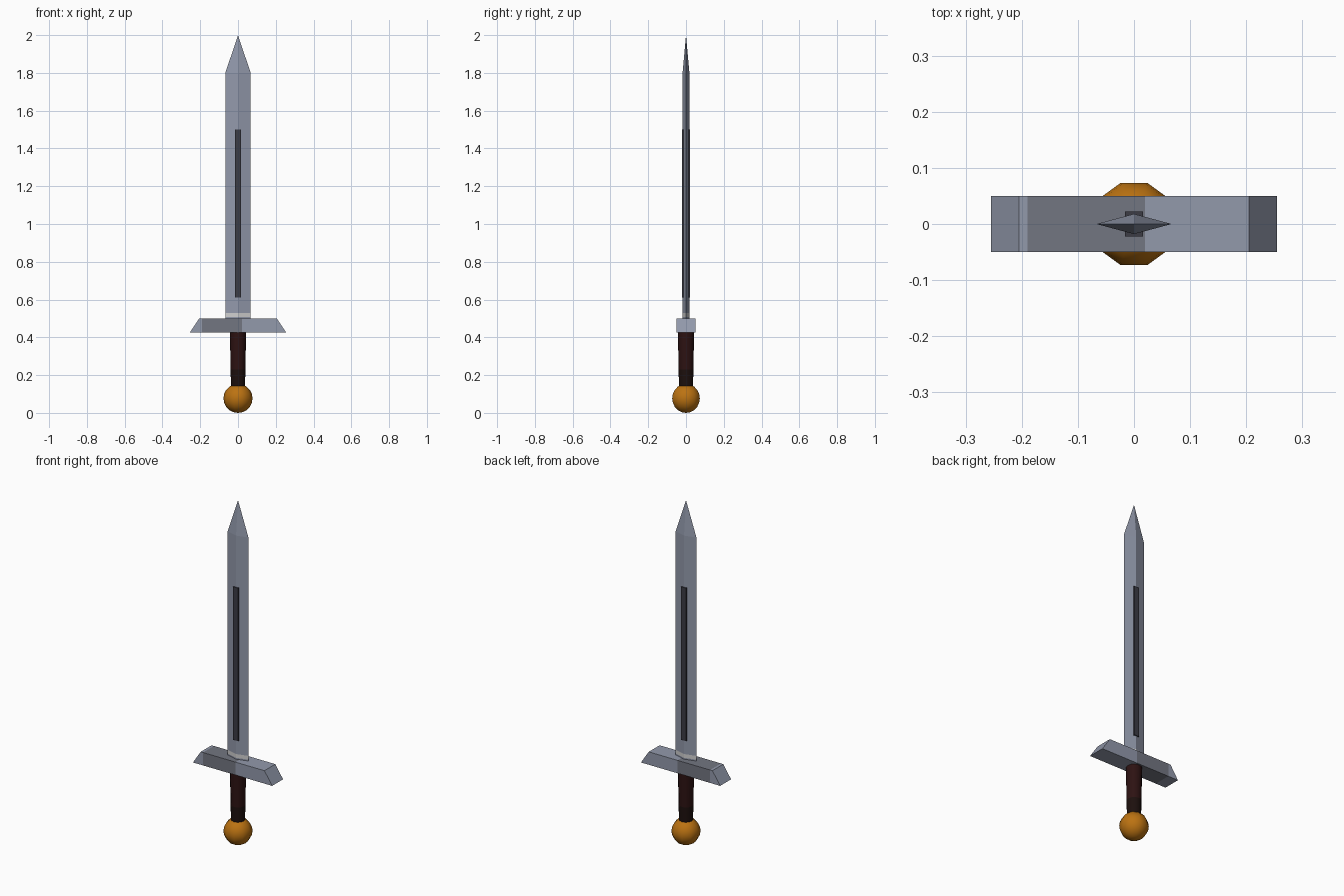
import bpy, bmesh
from math import pi

cube = bpy.data.objects.get("Cube")
if cube:
    bpy.data.objects.remove(cube, do_unlink=True)


def material(name, rgb):
    m = bpy.data.materials.new(name)
    m.use_nodes = True
    m.diffuse_color = (*rgb, 1)
    m.node_tree.nodes["Principled BSDF"].inputs["Base Color"].default_value = (*rgb, 1)
    return m


steel = material("steel", (0.29, 0.32, 0.41))
dull_steel = material("dull steel", (0.17, 0.18, 0.22))
pale_steel = material("pale steel", (0.62, 0.62, 0.62))
groove_grey = material("groove grey", (0.045, 0.045, 0.06))
leather = material("dark leather", (0.026, 0.006, 0.006))
black_leather = material("black leather", (0.012, 0.005, 0.004))
gold = material("gold", (0.50, 0.17, 0.006))


def loft(name, rings, mats, tip=None):
    """Skin a stack of equal rings, closing the ends with caps or a point."""
    bm = bmesh.new()
    loops = [[bm.verts.new(p) for p in ring] for ring in rings]
    n = len(loops[0])
    for a, b in zip(loops, loops[1:]):
        for i in range(n):
            j = (i + 1) % n
            bm.faces.new((a[i], a[j], b[j], b[i]))
    bm.faces.new(loops[0][::-1])
    if tip:
        apex = bm.verts.new(tip)
        for i in range(n):
            bm.faces.new((loops[-1][i], loops[-1][(i + 1) % n], apex))
    else:
        bm.faces.new(loops[-1])
    bmesh.ops.recalc_face_normals(bm, faces=bm.faces)
    mesh = bpy.data.meshes.new(name)
    bm.to_mesh(mesh)
    bm.free()
    obj = bpy.data.objects.new(name, mesh)
    bpy.context.collection.objects.link(obj)
    for m in mats:
        mesh.materials.append(m)
    return obj


def diamond(w, d, z):
    return [(w, 0, z), (0, d, z), (-w, 0, z), (0, -d, z)]


def rectangle_z(w, d, z):
    return [(-w, -d, z), (w, -d, z), (w, d, z), (-w, d, z)]


def smooth(obj, angle):
    bpy.ops.object.select_all(action="DESELECT")
    obj.select_set(True)
    bpy.context.view_layer.objects.active = obj
    bpy.ops.object.shade_smooth_by_angle(angle=angle)


# Blade: diamond section with a pale band at its root
blade = loft("blade", [diamond(0.067, 0.018, z) for z in (0.48, 0.508, 0.53, 1.8)],
             [steel, pale_steel], tip=(0, 0, 2))
for f in blade.data.polygons:
    f.material_index = int(0.51 < f.center.z < 0.53)

# Dark central groove strip, showing on both sides of the blade
loft("blade_groove", [rectangle_z(0.016, 0.022, z) for z in (0.61, 1.5)], [groove_grey])

# Crossguard: trapezoid block with slanted ends, worn in the middle
sections = []
for low, high in ((-0.255, -0.205), (-0.19, -0.19), (0.02, 0.02), (0.255, 0.205)):
    sections.append([(low, -0.05, 0.425), (low, 0.05, 0.425),
                     (high, 0.05, 0.5), (high, -0.05, 0.5)])
guard = loft("crossguard", sections, [steel, dull_steel])
for f in guard.data.polygons:
    f.material_index = int(-0.18 < f.center.x < 0)

# Grip: slightly tapered, with a darker lower wrap
for name, z0, z1, r0, r1, mat in (
        ("lower_grip", 0.1, 0.23, 0.037, 0.039, black_leather),
        ("upper_grip", 0.23, 0.43, 0.039, 0.043, leather)):
    bpy.ops.mesh.primitive_cone_add(vertices=12, radius1=r0, radius2=r1, depth=z1 - z0,
                                    location=(0, 0, (z0 + z1) / 2))
    grip = bpy.context.object
    grip.name = name
    grip.data.materials.append(mat)
    smooth(grip, pi / 4)

# Round pommel
bpy.ops.mesh.primitive_uv_sphere_add(segments=10, ring_count=10, radius=0.077,
                                     location=(0, 0, 0.077), rotation=(0, 0, pi / 2))
pommel = bpy.context.object
pommel.name = "pommel"
pommel.data.materials.append(gold)
smooth(pommel, pi / 3)
